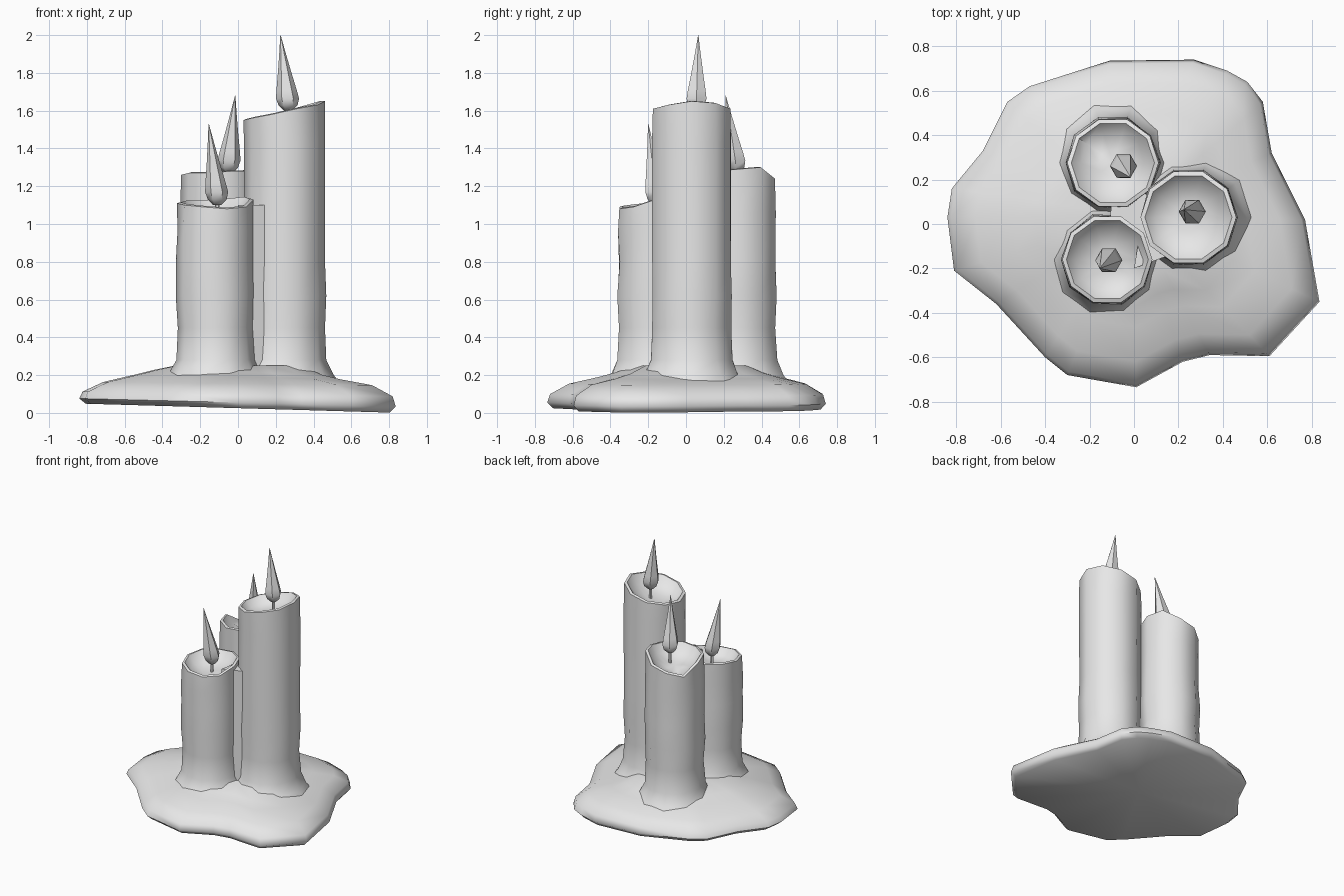
import bpy, bmesh, math, random
from mathutils import Vector

random.seed(4)
if "Cube" in bpy.data.objects:
    bpy.data.objects.remove(bpy.data.objects["Cube"])

wax = bpy.data.materials.new("pale grey wax")
wax.use_nodes = True
wax.diffuse_color = (0.8, 0.8, 0.8, 1)
wax.node_tree.nodes["Principled BSDF"].inputs["Base Color"].default_value = (0.8, 0.8, 0.8, 1)


def skin(name, rings, angle=50):
    """Join rings of points into a closed, smooth-shaded surface."""
    bm = bmesh.new()
    loops = [[bm.verts.new(p) for p in ring] for ring in rings]
    n = len(loops[0])
    for low, high in zip(loops, loops[1:]):
        for i in range(n):
            j = (i + 1) % n
            bm.faces.new((low[i], low[j], high[j], high[i]))
    for loop in (loops[0], loops[-1]):
        centre = bm.verts.new(sum((v.co for v in loop), Vector()) / n)
        for i in range(n):
            bm.faces.new((loop[i], loop[(i + 1) % n], centre))
    bmesh.ops.recalc_face_normals(bm, faces=bm.faces)
    mesh = bpy.data.meshes.new(name)
    bm.to_mesh(mesh)
    bm.free()
    mesh.materials.append(wax)
    obj = bpy.data.objects.new(name, mesh)
    bpy.context.collection.objects.link(obj)
    bpy.ops.object.select_all(action="DESELECT")
    obj.select_set(True)
    bpy.context.view_layer.objects.active = obj
    bpy.ops.object.shade_smooth_by_angle(angle=math.radians(angle))
    return obj


def circle(x, y, r, z, n):
    return [Vector((x + r * math.cos(math.tau * i / n),
                    y + r * math.sin(math.tau * i / n), z)) for i in range(n)]


# Melted wax puddle: an irregular outline shrunk towards the candles
outline = [(-.84, .03), (-.82, .16), (-.68, .33), (-.57, .55), (-.47, .62),
           (-.11, .735), (.27, .74), (.42, .69), (.51, .64), (.58, .55),
           (.62, .32), (.77, .02), (.835, -.35), (.61, -.595), (.34, -.59),
           (.22, -.62), (.01, -.735), (-.3, -.68), (-.4, -.6), (-.62, -.36),
           (-.81, -.21)]


def puddle_ring(scale, height, tilt):
    cx, cy = 0, .04
    return [Vector((cx + (x - cx) * scale, cy + (y - cy) * scale,
                    height - tilt * x)) for x, y in outline]


skin("wax_puddle", [puddle_ring(s, z, t) for s, z, t in (
    (.96, .025, .028), (1, .055, .025), (.98, .1, .015), (.85, .155, .01),
    (.65, .19, .015), (.53, .215, .015), (.4, .25, 0))], 60)


# Candles: wobbly column, uneven rim and dished top
def candle(name, x, y, r, rim):
    n = len(rim)
    rings = []
    top = min(rim) - .12
    for z, flare in ((.12, 1.5), (.2, 1.2), (.28, 1.03), (.45, .99),
                     (.62, 1.02), (.8, 1.0), (top, 1.0)):
        ring = circle(x, y, r * flare, z, n)
        for p in ring:
            k = 1 + random.uniform(-.025, .025)
            p.x, p.y = x + (p.x - x) * k, y + (p.y - y) * k
        rings.append(ring)
    for scale, drop in ((.99, 0), (.9, -.005), (.7, .05), (.3, .075)):
        ring = circle(x, y, r * scale, 0, n)
        mean = sum(rim) / n
        for p, z in zip(ring, rim):
            p.z = mean + (z - mean) * min(1, scale * 1.05) - drop
        rings.append(ring)
    skin(name, rings)


candle("tall_candle", .245, .03, .218,
       [1.65, 1.64, 1.61, 1.58, 1.56, 1.55, 1.56, 1.58, 1.61, 1.63])
candle("front_candle", -.12, -.16, .205,
       [1.13, 1.14, 1.13, 1.12, 1.12, 1.11, 1.1, 1.09, 1.08, 1.09])
candle("back_candle", -.095, .275, .208,
       [1.29, 1.3, 1.24, 1.21, 1.18, 1.26, 1.27, 1.27, 1.28, 1.28])

# Wax filling the hollow between the three candles
core = [(.22, .0), (-.09, .25), (-.12, -.14)]
skin("wax_core", [[Vector((x, y, z)) for x, y in core] for z in (.15, 1.02)], 30)

# Wax web where the front candle leans into the tall one
web = [(.0, -.2), (.16, -.14), (.15, .0), (.02, -.08)]
skin("wax_web", [[Vector((x, y, z)) for x, y in web] for z in (.15, 1.1)], 60)


# Wicks and flames: six-sided teardrops leaning towards the tip
def flame(name, base, tip):
    base, tip = Vector(base), Vector(tip)
    wick = [circle(base.x, base.y, .012, base.z + z, 6) for z in (-.12, .05)]
    skin(name + "_wick", wick)
    rings = []
    for t, r in ((0, .022), (.07, .05), (.16, .061), (.27, .054),
                 (.5, .036), (.75, .018), (1, .001)):
        p = base.lerp(tip, t)
        shift = max(0, t - .1) / .9
        rings.append(circle(base.x + (tip.x - base.x) * shift,
                            base.y + (tip.y - base.y) * shift, r, p.z, 6))
    skin(name, rings, 55)


flame("tall_flame", (.265, .055, 1.6), (.225, .065, 2))
flame("front_flame", (-.11, -.16, 1.1), (-.155, -.2, 1.53))
flame("back_flame", (-.05, .265, 1.27), (-.015, .21, 1.68))
